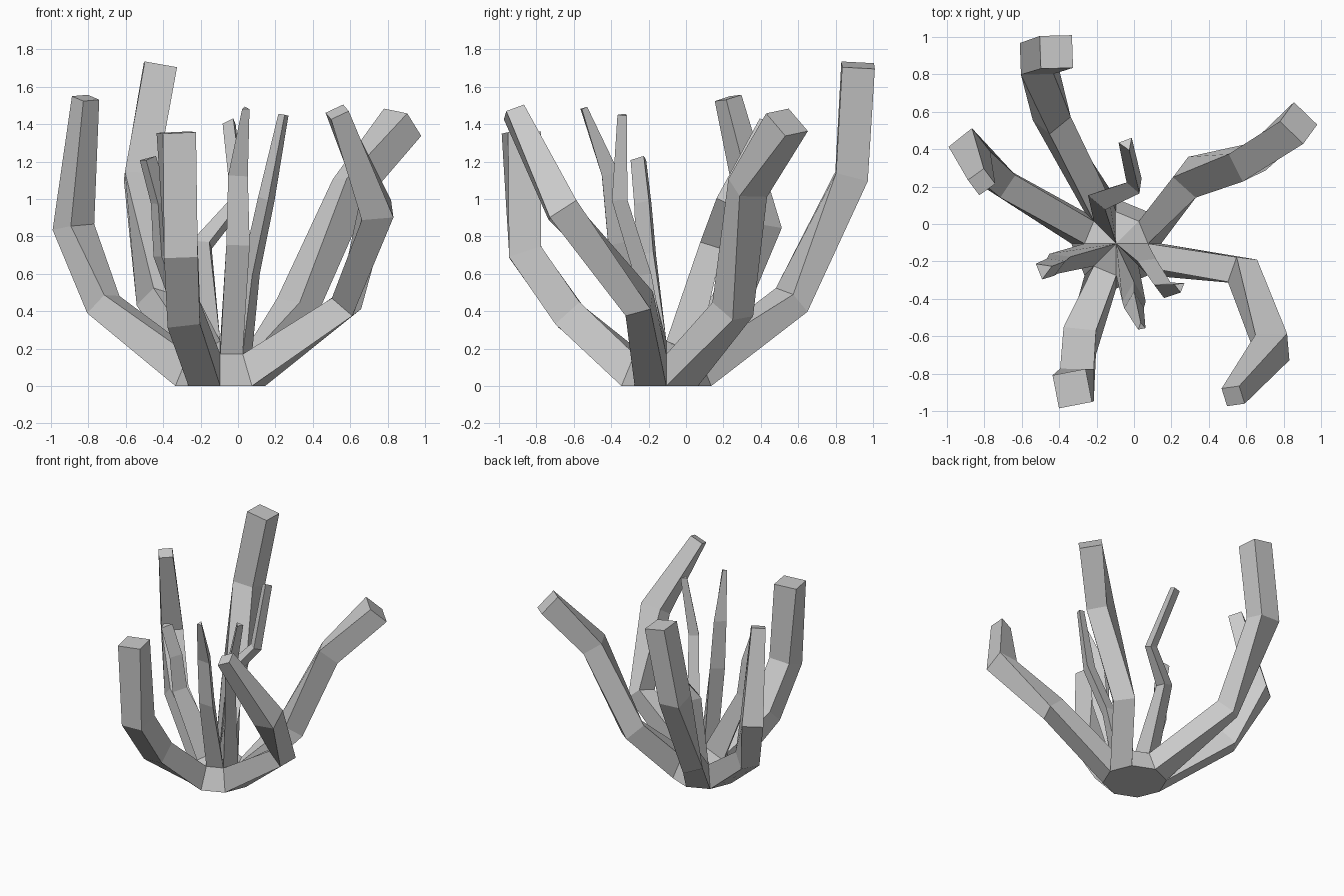
import bpy, bmesh
from math import sin, cos, radians
from mathutils import Vector

if "Cube" in bpy.data.objects:
    bpy.data.objects.remove(bpy.data.objects["Cube"])

CENTRE = Vector((-0.095, -0.105, 0))
R, RING = 0.24, 0.17          # dome radius, and radius/height of its upper ring
POLE = CENTRE + Vector((0, 0, R))


def dome_point(deg, r, z):
    a = radians(deg)
    return CENTRE + Vector((r * cos(a), r * sin(a), z))


def side_face(k):
    a, b = 45 * k, 45 * (k + 1)
    return [dome_point(b, RING, RING), dome_point(a, RING, RING),
            dome_point(a, R, 0), dome_point(b, R, 0)]


def top_face(k):
    return [POLE, dome_point(45 * k, RING, RING), dome_point(45 * (k + 1), RING, RING)]


def make_object(name, bm):
    bmesh.ops.remove_doubles(bm, verts=bm.verts, dist=1e-5)
    bmesh.ops.recalc_face_normals(bm, faces=bm.faces)
    mesh = bpy.data.meshes.new(name)
    bm.to_mesh(mesh)
    bm.free()
    obj = bpy.data.objects.new(name, mesh)
    bpy.context.collection.objects.link(obj)


SQUARE = [(-.5, -.5), (.5, -.5), (.5, .5), (-.5, .5)]
TRIANGLE = [(0, -.58), (.5, .29), (-.5, .29)]


def branch(name, start, k, section, rings):
    """Loft from a dome face through rings of (x, y, z, size, yaw)."""
    path = [sum(start, Vector()) / len(start)] + [Vector(r[:3]) for r in rings]
    bm = bmesh.new()
    loops = [[bm.verts.new(p) for p in start]]
    for i, ring in enumerate(rings, 1):
        t = (path[i] - path[i - 1]).normalized()
        if i < len(rings):
            t = (t + (path[i + 1] - path[i]).normalized()).normalized()
        yaw = radians(ring[4] if len(ring) > 4 else 45 * k - 67.5)
        u = Vector((cos(yaw), sin(yaw), 0))
        u = (u - t * u.dot(t)).normalized()
        v = t.cross(u)
        loops.append([bm.verts.new(path[i] + (u * a + v * b) * ring[3]) for a, b in section])
    n = len(section)
    for lo, hi in zip(loops, loops[1:]):
        for j in range(n):
            bm.faces.new((lo[j], lo[(j + 1) % n], hi[(j + 1) % n], hi[j]))
    bm.faces.new(loops[-1])
    make_object(name, bm)


# Thick outer branches growing from the dome's sides
outer = {
    "left_branch": (3, [(-.72, .23, .435, .145, 58), (-.88, .40, .85, .16, 38), (-.815, .225, 1.54, .105, 37)]),
    "back_branch": (2, [(-.44, .565, .46, .15, 50), (-.52, .885, 1.12, .175, 2), (-.415, .92, 1.715, .175, 2)]),
    "back_right_branch": (0, [(.31, .25, .41, .165, -37), (.605, .33, 1.06, .165, -64), (.88, .54, 1.41, .175, -36)]),
    "front_right_branch": (7, [(.58, -.25, .44, .145, -97), (.74, -.66, .94, .17, -88), (.53, -.92, 1.465, .105, -82)]),
    "front_branch": (5, [(-.29, -.625, .38, .175, 180), (-.305, -.86, .715, .18, 180), (-.33, -.88, 1.355, .18, 191)]),
}
for name, (k, rings) in outer.items():
    branch(name, side_face(k), k, SQUARE, rings)

# Thin inner branches growing from the dome's top
inner = {
    "inner_front_shoot": (6, [(0, -.38, .76, .125, 180), (0, -.42, 1.13, .105, 180), (.04, -.55, 1.485, .04, 190)]),
    "inner_right_shoot": (7, [(.07, -.22, .6, .1), (.155, -.345, 1.0, .09), (.245, -.335, 1.45, .055)]),
    "inner_back_shoot": (2, [(-.18, .14, .76, .12), (.01, .21, .99, .09), (-.04, .43, 1.41, .075)]),
    "inner_left_shoot": (4, [(-.4, -.2, .7, .115), (-.42, -.22, .98, .1), (-.485, -.245, 1.215, .09)]),
}
for name, (k, rings) in inner.items():
    branch(name, top_face(k), k, TRIANGLE, rings)

# Dome base: flat underside plus the faces no branch grows from
bm = bmesh.new()
used_sides = {k for k, _ in outer.values()}
used_tops = {k for k, _ in inner.values()}
for k in range(8):
    if k not in used_sides:
        bm.faces.new([bm.verts.new(p) for p in side_face(k)])
    if k not in used_tops:
        bm.faces.new([bm.verts.new(p) for p in top_face(k)])
bm.faces.new([bm.verts.new(dome_point(45 * k, R, 0)) for k in range(8)])
make_object("dome_base", bm)
